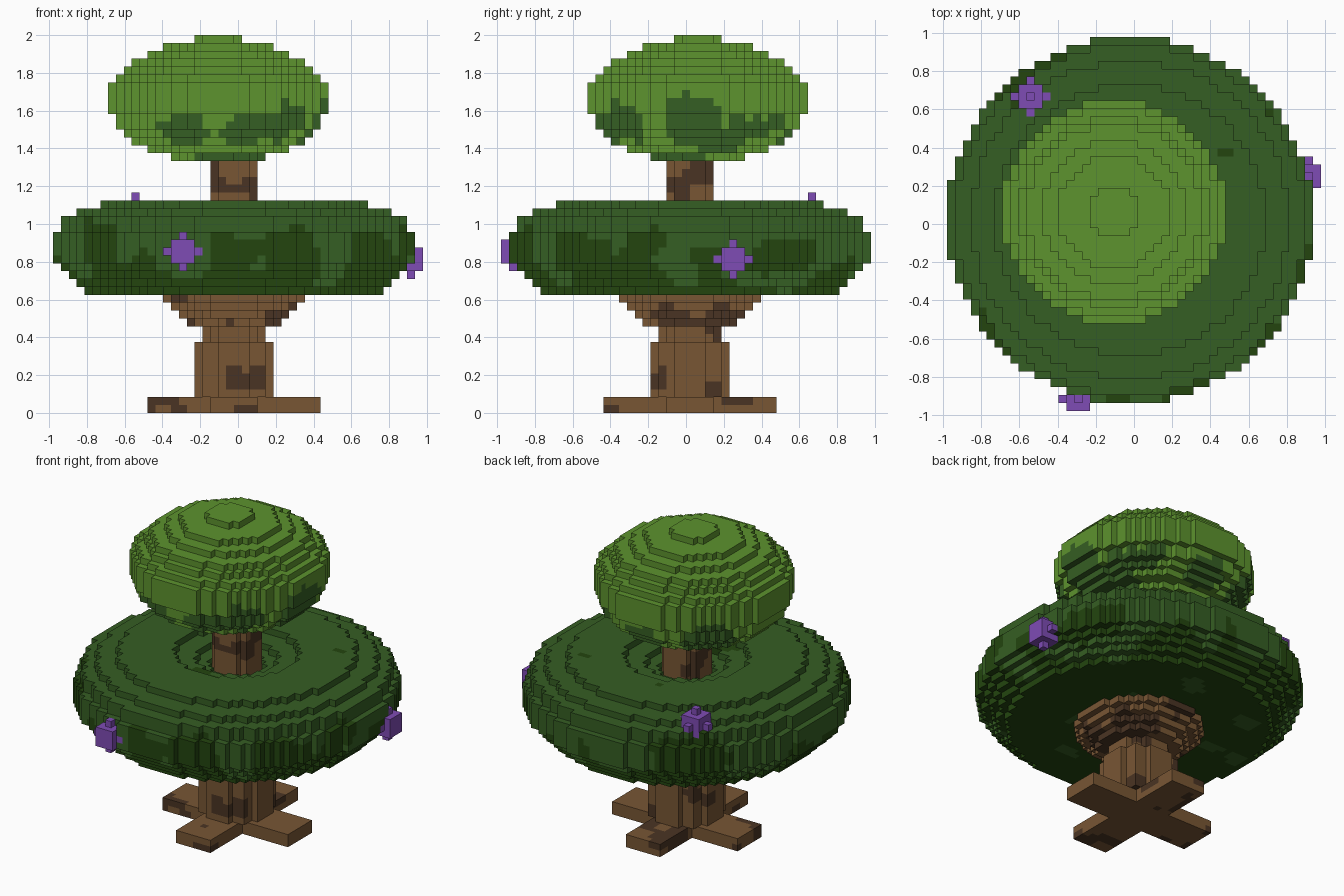
import bpy, bmesh, math
from mathutils import Vector, noise

if "Cube" in bpy.data.objects:
    bpy.data.objects.remove(bpy.data.objects["Cube"])

V = 1 / 24                                   # edge of one block
ORIGIN = Vector((-23.5, -23.5, 0))           # grid corner, in blocks


def linear(c):
    return c / 12.92 if c <= 0.04045 else ((c + 0.055) / 1.055) ** 2.4


def material(name, hexcode):
    rgb = [linear(int(hexcode[i:i + 2], 16) / 255) for i in (0, 2, 4)]
    m = bpy.data.materials.new(name)
    m.use_nodes = True
    m.diffuse_color = (*rgb, 1)
    bsdf = m.node_tree.nodes["Principled BSDF"]
    bsdf.inputs["Base Color"].default_value = (*rgb, 1)
    bsdf.inputs["Roughness"].default_value = 0.9
    return m


MATS = {
    "light": material("light_leaf_green", "5D932E"),
    "mid": material("leaf_green", "355E23"),
    "deep": material("deep_leaf_green", "23450F"),
    "bark": material("bark_brown", "785634"),
    "dark_bark": material("dark_bark_brown", "4A3423"),
    "petal": material("flower_purple", "7F4CB5"),
}
cells = {}                                   # block -> (part, colour)


def fill(part, xs, ys, zs, rule, keep=lambda x, y, z: True):
    for x in range(*xs):
        for y in range(*ys):
            for z in range(*zs):
                if keep(x + .5, y + .5, z + .5):
                    cells[x, y, z] = (part, rule(Vector((x, y, z))))


def disc(part, cx, cy, z, outer, rule, inner=0):
    r = math.ceil(outer)
    fill(part, (cx - r, cx + r), (cy - r, cy + r), (z, z + 1), rule,
         lambda x, y, _: inner <= math.hypot(x - cx, y - cy) < outer)


# Colour rules
def bark_rule(p):
    return "dark_bark" if noise.noise(p * 0.23 + Vector((3, 7, 1))) > 0.2 else "bark"


def canopy_rule(p):
    # dark mottling thickens towards the underside
    n = noise.noise(p * 0.16 + Vector((5, 2, 9)))
    return "deep" if n > (p.z - 19) * 0.09 - 0.05 else "mid"


PATCHES = [((33, 24, 36), 4), ((31, 28, 33), 4), ((16, 13, 35), 3),
           ((24, 13, 35), 3), ((29, 15, 36), 3), ((31, 35, 34), 4),
           ((12, 33, 35), 4), ((21, 37, 34), 3), ((22, 22, 32), 5)]


def crown_rule(p):
    wobble = noise.noise(p * 0.5)
    near = any((p - Vector(c)).length < r + wobble for c, r in PATCHES)
    return "mid" if near else "light"


# Wide lower canopy: flat below, a stepped hollow around the trunk above
for i, r in enumerate((19, 20, 21, 22, 23, 23, 23, 23, 22, 22, 20, 17)):
    disc("lower_canopy", 23, 24, 15 + i, r, canopy_rule, 26 - r if i > 5 else 0)

# Round upper crown, set slightly off centre
for i, r in enumerate((6, 9, 11, 12, 13, 13, 14, 14, 14, 14, 13, 12, 11, 9, 7, 3)):
    disc("upper_crown", 21, 25, 32 + i, r, crown_rule)

# Crossed roots
fill("roots", (12, 34), (21, 27), (0, 2), bark_rule)
fill("roots", (20, 26), (13, 35), (0, 2), bark_rule)

# Trunk: thick foot, waist, flared branches, thin upper stem
for z in range(2, 32):
    r = 5 if z < 9 else 4 if z < 11 else z - 5 if z < 15 else 3
    disc("trunk", 23, 24, z, r, bark_rule)

# Flowers: a block with a nub on each side, trimmed at the grid limit
for name, c in (("front_flower", (16, 1, 20)), ("left_flower", (45, 29, 19)),
                ("back_flower", (10, 39, 25))):
    middle = Vector(c) + Vector((.5, .5, .5))

    def bloom(x, y, z):
        d = sorted(abs(a) for a in Vector((x, y, z)) - middle)
        return d[2] < 1.5 or d[1] < .5
    fill(name, *[(max(a - 2, 0), min(a + 3, 47)) for a in c],
         lambda p: "petal", bloom)


# Turn the exposed sides of each part's blocks into a mesh
def build(part):
    bm = bmesh.new()
    verts, slots = {}, sorted({c for p, c in cells.values() if p == part})

    def vert(p):
        if p not in verts:
            verts[p] = bm.verts.new((Vector(p) + ORIGIN) * V)
        return verts[p]

    for cell, (owner, colour) in cells.items():
        if owner != part:
            continue
        for axis in range(3):
            for side in (0, 1):
                other = list(cell)
                other[axis] += 2 * side - 1
                if tuple(other) in cells:
                    continue
                ring = []
                for du, dv in ((0, 0), (1, 0), (1, 1), (0, 1)):
                    p = list(cell)
                    p[axis] += side
                    p[(axis + 1) % 3] += du
                    p[(axis + 2) % 3] += dv
                    ring.append(vert(tuple(p)))
                f = bm.faces.new(ring if side else ring[::-1])
                f.material_index = slots.index(colour)
    mesh = bpy.data.meshes.new(part)
    bm.to_mesh(mesh)
    bm.free()
    for s in slots:
        mesh.materials.append(MATS[s])
    bpy.context.collection.objects.link(bpy.data.objects.new(part, mesh))


for part in sorted({p for p, _ in cells.values()}):
    build(part)
